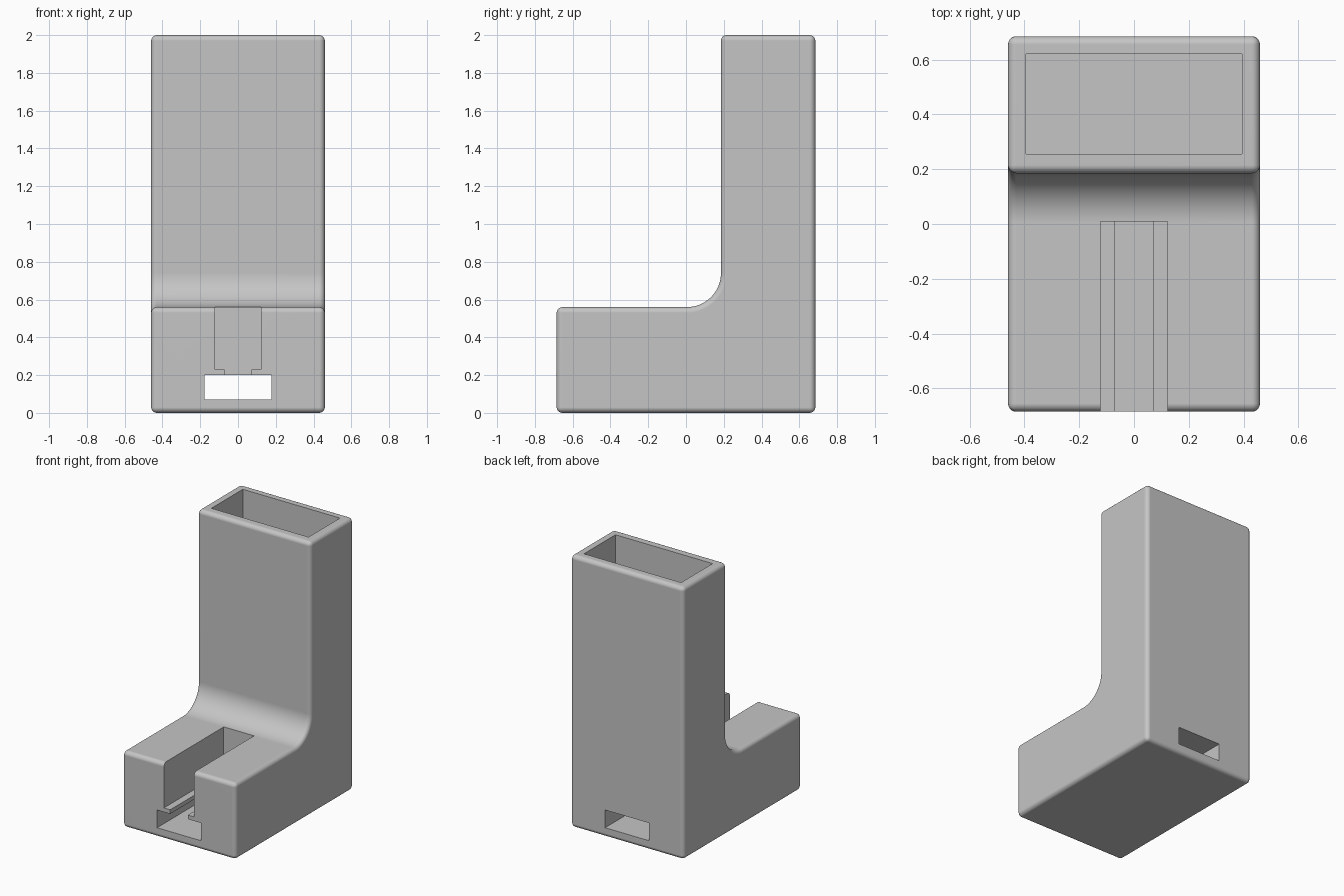
import bpy, bmesh, math
from mathutils import Vector

cube = bpy.data.objects.get("Cube")
if cube:
    bpy.data.objects.remove(cube, do_unlink=True)

HALF_W, HALF_D, HEIGHT = 0.46, 0.685, 2.0
SEAT_Z, WALL_Y, FILLET, ROUND = 0.56, 0.185, 0.18, 0.03

grey = bpy.data.materials.new("plain grey")
grey.use_nodes = True
grey.diffuse_color = (0.56, 0.56, 0.56, 1)
grey.node_tree.nodes["Principled BSDF"].inputs["Base Color"].default_value = (0.56, 0.56, 0.56, 1)


def add_object(name, bm):
    bmesh.ops.recalc_face_normals(bm, faces=bm.faces)
    mesh = bpy.data.meshes.new(name)
    bm.to_mesh(mesh)
    bm.free()
    mesh.materials.append(grey)
    obj = bpy.data.objects.new(name, mesh)
    bpy.context.collection.objects.link(obj)
    return obj


def box(name, low, high):
    low, high = Vector(low), Vector(high)
    bm = bmesh.new()
    bmesh.ops.create_cube(bm, size=1)
    for v in bm.verts:
        v.co = (low + high) / 2 + v.co * (high - low)
    obj = add_object(name, bm)
    obj.hide_render = True
    return obj


# L-shaped side profile with a concave fillet, extruded across the width
profile = [(-HALF_D, 0), (HALF_D, 0), (HALF_D, HEIGHT), (WALL_Y, HEIGHT)]
STEPS = 16
for i in range(STEPS + 1):
    a = math.pi / 2 * i / STEPS
    profile.append((WALL_Y - FILLET + FILLET * math.cos(a),
                    SEAT_Z + FILLET - FILLET * math.sin(a)))
profile.append((-HALF_D, SEAT_Z))

bm = bmesh.new()
side = bm.faces.new([bm.verts.new((-HALF_W, y, z)) for y, z in profile])
extruded = bmesh.ops.extrude_face_region(bm, geom=[side], use_keep_orig=True)
moved = [v for v in extruded["geom"] if isinstance(v, bmesh.types.BMVert)]
bmesh.ops.translate(bm, verts=moved, vec=(2 * HALF_W, 0, 0))
bmesh.ops.recalc_face_normals(bm, faces=bm.faces)

# Round every outer edge
sharp = [e for e in bm.edges if e.calc_face_angle(0) > math.radians(30)]
bmesh.ops.bevel(bm, geom=sharp, offset=ROUND, segments=5, profile=0.5,
                affect='EDGES', clamp_overlap=False)
stand = add_object("stand_body", bm)

# Crisp openings: holder pocket, stepped slot and the cable channel
SLOT_END, CHANNEL_TOP = 0.01, 0.2
cutters = [
    box("pocket_cutter", (-0.395, 0.255, 0.27), (0.395, 0.62, 2.3)),
    box("channel_cutter", (-0.178, -1, 0.07), (0.178, 1, CHANNEL_TOP)),
    box("slot_cutter", (-0.123, -1, 0.23), (0.123, SLOT_END, 0.9)),
    box("narrow_slot_cutter", (-0.072, -1, 0.15), (0.072, SLOT_END, 0.3)),
]
for cutter in cutters:
    mod = stand.modifiers.new(cutter.name, 'BOOLEAN')
    mod.operation = 'DIFFERENCE'
    mod.solver = 'EXACT'
    mod.object = cutter

# Bake the cuts and remove the cutters
bpy.context.view_layer.update()
depsgraph = bpy.context.evaluated_depsgraph_get()
cut_mesh = bpy.data.meshes.new_from_object(stand.evaluated_get(depsgraph))
stand.modifiers.clear()
stand.data = cut_mesh
for cutter in cutters:
    bpy.data.objects.remove(cutter, do_unlink=True)

# Smooth rounds, flat large faces
bpy.ops.object.select_all(action='DESELECT')
stand.select_set(True)
bpy.context.view_layer.objects.active = stand
bpy.ops.object.shade_smooth_by_angle(angle=math.radians(30))
weighted = stand.modifiers.new("weighted_normals", 'WEIGHTED_NORMAL')
weighted.keep_sharp = True
